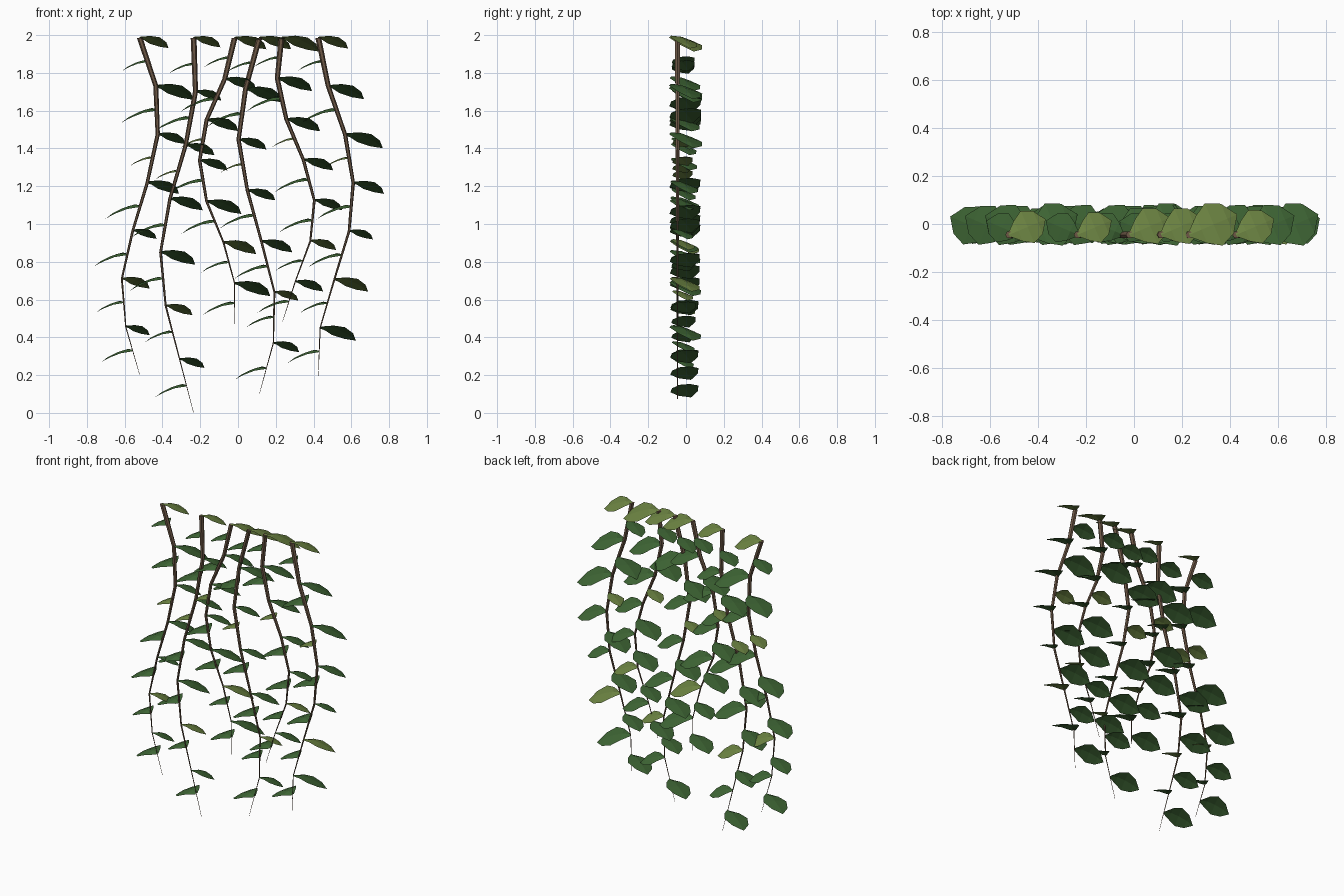
import bpy, math
from mathutils import Vector

if "Cube" in bpy.data.objects:
    bpy.data.objects.remove(bpy.data.objects["Cube"])

STEM_Y = -0.045
TOP_Z = 1.985

# per vine: x at eight evenly spaced joints, z of the tip, relative reach of the right-hand leaves
VINES = [
    ([-.52, -.435, -.425, -.48, -.557, -.615, -.594, -.52], .20, [29, 38, 28, 32, 24, 28, 24]),
    ([-.235, -.225, -.277, -.36, -.41, -.383, -.309, -.235], .00, [27, 26, 29, 33, 35, 27, 25]),
    ([-.018, -.07, -.166, -.203, -.166, -.077, -.018, -.018], .47, [32, 32, 32, 28, 35, 33, 36]),
    ([.113, .04, .003, .05, .124, .193, .187, .113], .10, [32, 38, 28, 28, 31, 24, 26]),
    ([.23, .208, .256, .346, .404, .383, .303, .235], .48, [38, 35, 34, 30, 28, 26, 28]),
    ([.425, .478, .567, .61, .588, .51, .435, .425], .195, [30, 36, 38, 31, 24, 34, 36]),
]
LEFT_REACH = [26, 36, 23, 35, 34, 28, 32]

# leaf rows: distance along, half width, height of the midrib
LEAF = [(.0, .008, .0), (.045, .05, .0), (.09, .078, -.014), (.14, .055, -.037)]
LEAF_TIP = (.177, -.064)
ROLL, FOLD, ANGLE = -.22, .006, math.radians(23)


def material(name, rgb):
    m = bpy.data.materials.new(name)
    m.diffuse_color = (*rgb, 1)
    m.use_nodes = True
    m.node_tree.nodes["Principled BSDF"].inputs["Base Color"].default_value = m.diffuse_color
    return m


BARK = material("bark", (.15, .095, .06))
GREEN = material("leaf_green", (.05, .135, .036))
OLIVE = material("leaf_olive", (.15, .23, .055))


def make_object(name, verts, faces, mats, slots=None):
    me = bpy.data.meshes.new(name)
    me.from_pydata([tuple(v) for v in verts], [], faces)
    for m in mats:
        me.materials.append(m)
    if slots:
        me.polygons.foreach_set("material_index", slots)
    me.update()
    bpy.context.collection.objects.link(bpy.data.objects.new(name, me))


def make_stem(name, path, sides=6):
    verts, faces = [], []
    last = len(path) - 1
    for i, p in enumerate(path):
        r = .0145 * (1 - i / last) + .001
        for k in range(sides):
            a = 2 * math.pi * k / sides
            verts.append(p + Vector((r * math.cos(a), r * math.sin(a), 0)))
    for i in range(last):
        for k in range(sides):
            a, b = i * sides + k, i * sides + (k + 1) % sides
            faces.append((b, a, a + sides, b + sides))
    faces.append(tuple(range(sides)))
    faces.append(tuple(reversed(range(last * sides, (last + 1) * sides))))
    make_object(name, verts, faces, [BARK])


def add_leaf(verts, faces, base, side, size):
    # arched leaf pointing sideways and a little back, rolled to its left
    along = Vector((side * math.cos(ANGLE), math.sin(ANGLE), 0))
    across = Vector((-along.y, along.x, 0))
    start = len(verts)

    def point(t, w, z):
        return base + size * (along * t + across * w + Vector((0, 0, z + ROLL * w)))

    for t, w, z in LEAF:
        verts.extend([point(t, w, z - FOLD), point(t, 0, z), point(t, -w, z - FOLD)])
    verts.append(point(LEAF_TIP[0], 0, LEAF_TIP[1]))
    for r in range(len(LEAF) - 1):
        a = start + 3 * r
        faces.extend([(a, a + 1, a + 4, a + 3), (a + 1, a + 2, a + 5, a + 4)])
    a, tip = start + 3 * (len(LEAF) - 1), len(verts) - 1
    faces.extend([(a, a + 1, tip), (a + 1, a + 2, tip)])


for n, (xs, low, reach) in enumerate(VINES, 1):
    path = [Vector((x, STEM_Y, TOP_Z + (low - TOP_Z) * i / 7)) for i, x in enumerate(xs)]
    make_stem(f"vine_stem_{n}", path)

    # right leaves at the joints, left leaves halfway between; every fifth is olive
    verts, faces, slots = [], [], []
    for i in range(14):
        j = i // 2
        if i % 2 == 0:
            base, side, size = path[j], 1, reach[j] / 31
        else:
            base, side, size = (path[j] + path[j + 1]) / 2, -1, LEFT_REACH[j] / 31
        before = len(faces)
        add_leaf(verts, faces, base + Vector((0, 0, .006)), side, size)
        slots += [1 if i % 5 == 0 else 0] * (len(faces) - before)
    make_object(f"vine_leaves_{n}", verts, faces, [GREEN, OLIVE], slots)
